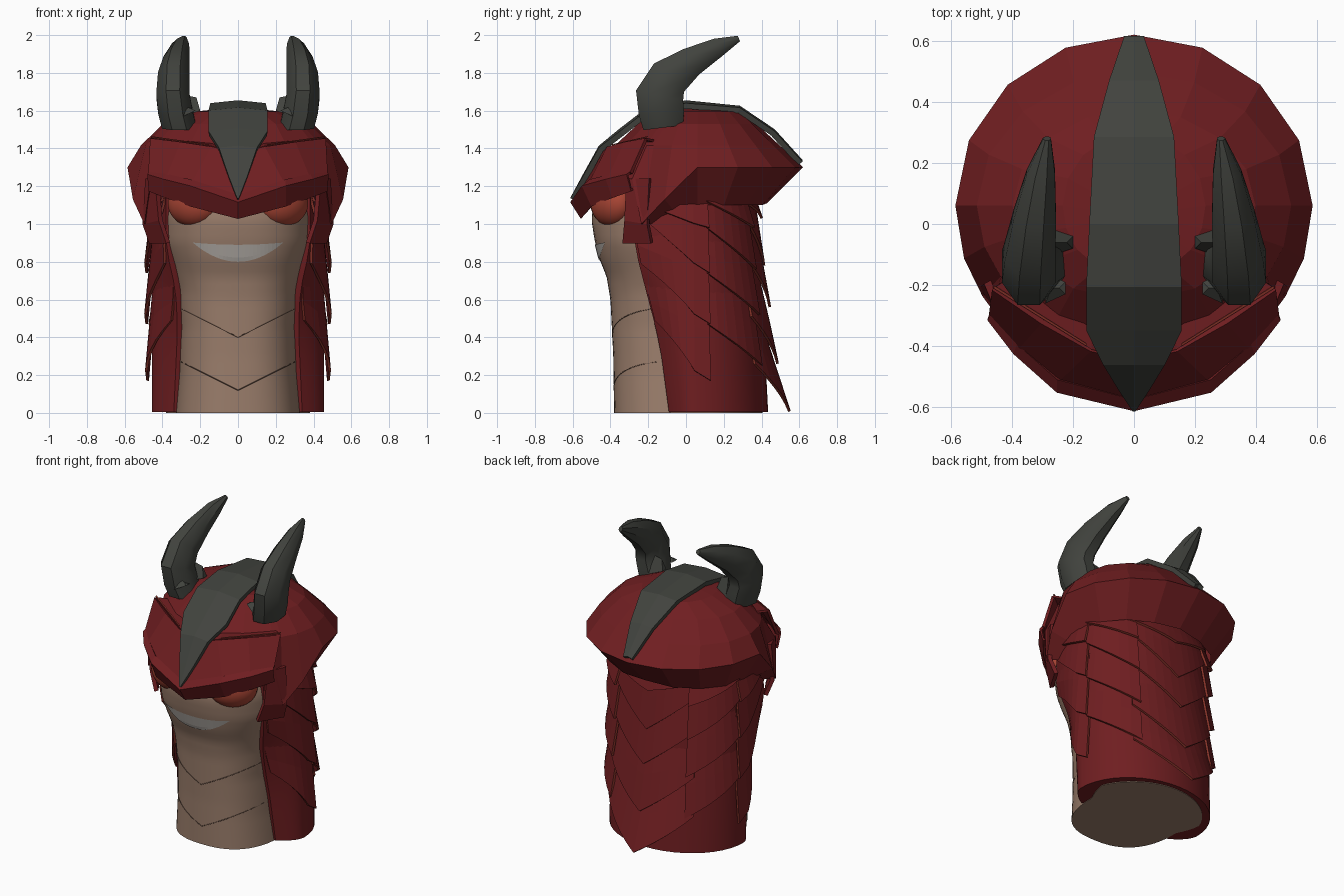
import bpy, bmesh, math
from mathutils import Vector

cube = bpy.data.objects.get("Cube")
if cube:
    bpy.data.objects.remove(cube, do_unlink=True)


def material(name, color):
    m = bpy.data.materials.new(name)
    m.use_nodes = True
    m.diffuse_color = (*color, 1)
    m.node_tree.nodes["Principled BSDF"].inputs["Base Color"].default_value = (*color, 1)
    return m


RED = material("dark red", (0.16, 0.013, 0.015))
TRIM = material("rust edge", (0.24, 0.033, 0.022))
TAN = material("tan skin", (0.33, 0.21, 0.15))
CREASE = material("dark tan", (0.12, 0.07, 0.05))
GREY = material("charcoal", (0.053, 0.056, 0.048))
EYE = material("ember eye", (0.40, 0.06, 0.035))
TEETH = material("pale grey", (0.42, 0.39, 0.36))


def smooth(ob, angle=40):
    bpy.ops.object.select_all(action="DESELECT")
    ob.select_set(True)
    bpy.context.view_layer.objects.active = ob
    bpy.ops.object.shade_smooth_by_angle(angle=math.radians(angle))


def grid(name, rows, mats, thick=0, closed=False, caps=False):
    """Skin rows of points on the +x side, then mirror to the other side."""
    bm = bmesh.new()
    vs = [[bm.verts.new(p) for p in r] for r in rows]
    for a, b in zip(vs, vs[1:]):
        n = len(a)
        for i in range(n if closed else n - 1):
            j = (i + 1) % n
            bm.faces.new((a[i], a[j], b[j], b[i]))
    if caps:
        bm.faces.new(vs[0])
        bm.faces.new(vs[-1])
    bmesh.ops.remove_doubles(bm, verts=bm.verts, dist=0.0005)
    bmesh.ops.recalc_face_normals(bm, faces=bm.faces)
    me = bpy.data.meshes.new(name)
    bm.to_mesh(me)
    bm.free()
    ob = bpy.data.objects.new(name, me)
    bpy.context.collection.objects.link(ob)
    for m in mats:
        me.materials.append(m)
    mirror = ob.modifiers.new("Mirror", "MIRROR")
    mirror.merge_threshold = 0.002
    if thick:
        s = ob.modifiers.new("Thickness", "SOLIDIFY")
        s.thickness, s.offset = thick, 0
        s.material_offset_rim = len(mats) - 1
    return ob


def interp(z, table):
    for (z0, a), (z1, b) in zip(table, table[1:]):
        if z <= z1:
            return a + (b - a) * max(0, (z - z0) / (z1 - z0))
    return table[-1][1]


# Outlines by height: skin half width, skin front, mantle front edge, mantle inner edge, mantle back
WIDTH = [(0, .33), (.2, .315), (.45, .31), (.65, .33), (.78, .365), (.9, .405), (1.05, .41), (1.3, .34)]
FRONT = [(0, .38), (.3, .385), (.6, .40), (.72, .42), (.82, .46), (.92, .485), (1.02, .5), (1.12, .49), (1.3, .43)]
EDGE = [(0, -.09), (.3, -.13), (.45, -.16), (.6, -.2), (.87, -.27), (1.2, -.28)]
INNER = [(0, .31), (.45, .29), (.65, .30), (.87, .35), (1.2, .35)]
BACK = [(0, .435), (.5, .41), (1.2, .36)]
POWER = 2.5


# Tan body: column with a bulging head
def skin(x, z, lift=0):
    k = max(0, 1 - abs(x / interp(z, WIDTH)) ** POWER)
    return Vector((x, -interp(z, FRONT) * k ** (1 / POWER) - lift, z))


def body_ring(z):
    ring, w = [], interp(z, WIDTH)
    for i in range(33):
        a = math.radians(-90 + 180 * i / 32)
        c, s = abs(math.cos(a)) ** (2 / POWER), abs(math.sin(a)) ** (2 / POWER)
        if a < 0:
            ring.append((w * c, -interp(z, FRONT) * s, z))
        else:
            wide = w + (.415 - w) * min(1, 2.5 * math.sin(a))
            ring.append((wide * abs(math.cos(a)), (interp(z, BACK) - .03) * math.sin(a), z))
    return ring


smooth(grid("body", [body_ring(1.3 * i / 40) for i in range(41)], [TAN], caps=True))

# Belly creases
for k, z0 in enumerate((.12, .40)):
    cu = bpy.data.curves.new("belly_crease", "CURVE")
    cu.dimensions, cu.bevel_depth = "3D", .0022
    sp = cu.splines.new("POLY")
    xs = [.3 * (i - 12) / 12 for i in range(25)]
    sp.points.add(len(xs) - 1)
    for p, x in zip(sp.points, xs):
        p.co = (*skin(x, z0 + .5 * abs(x)), 1)
    cu.materials.append(CREASE)
    bpy.context.collection.objects.link(bpy.data.objects.new(f"belly_crease_{k}", cu))

# Crescent mouth
us = [i / 12 for i in range(13)]
grid("mouth", [[skin(.24 * u, .89 + .012 * u * u - s / 4 * .09 * (1 - u * u), .005) for u in us]
               for s in range(5)], [TEETH])

# Eyes
for side, sx in (("left", 1), ("right", -1)):
    bpy.ops.mesh.primitive_uv_sphere_add(segments=24, ring_count=14, location=(.235 * sx, -.39, 1.11),
                                         rotation=(0, 0, math.radians(32 * sx)))
    eye = bpy.context.object
    eye.name = f"{side}_eye"
    eye.scale = (.15, .1, .125)
    eye.data.materials.append(EYE)
    smooth(eye, 80)


# Red mantle wrapped round the back; t runs from front corner to back centre
def mantle(t, z, out=0):
    if t < .45:
        k, yf, xi = t / .45, interp(z, EDGE), interp(z, INNER) + .03
        return Vector((xi + (.455 - xi) * (1 - (1 - k) ** 2) + out, yf + (.05 - yf) * k, z))
    a = (t - .45) / .55 * math.pi / 2
    return Vector((abs((.455 + out) * math.cos(a)), .05 + (interp(z, BACK) - .05 + out) * math.sin(a), z))


rows = []
for i in range(13):
    z = .004 + i * .1
    rows.append([(0, .1, z), (interp(z, INNER) - .02, interp(z, EDGE) + .01, z)]
                + [mantle(k / 20, z) for k in range(21)])
smooth(grid("mantle", rows, [RED], caps=True))


# Pointed overlapping scales: each edge drops from a shoulder at t0 to a tip at t1
def scale(name, t0, t1, top, shoulder, tip, flare):
    rows = []
    for s in (0, .5, 1):
        row = []
        for i in range(7):
            u = i / 6
            z = top + (shoulder + (tip - shoulder) * u - top) * s
            row.append(mantle(t0 + (t1 - t0) * u, z, -.012 + s * (.025 + flare * (.2 + .8 * u))))
        rows.append(row)
    grid(name, rows, [RED, TRIM], thick=.014)


COLUMNS = {
    "side": (.02, .52, .32, ((.98, .03), (.74, .025), (.47, .025), (.17, .02))),
    "flank": (.51, .8, .22, ((.98, .03), (.76, .025), (.52, .03), (.25, .03))),
    "back": (.76, 1, .25, ((1.03, .015), (.78, .01), (.56, .025), (.26, .05), (.008, .1))),
}
for column, (t0, t1, drop, tips) in COLUMNS.items():
    for k, (tip, flare) in enumerate(tips):
        scale(f"{column}_scale_{k}", t0, t1, min(tip + drop + .2, 1.18), min(tip + drop, 1.12), tip, flare)

# Faceted helmet dome with cheek guards
ANGLES = [90, 67.5, 45, 22.5, 0, -18, -32, -38, -60, -90]
RIM = [1.3, 1.3, 1.3, 1.3, 1.3, 1.13, 1.0, 1.24, 1.22, 1.22]
SKIRT = [1.11, 1.1, 1.1, 1.1, 1.1, 1.06, 1.0, 1.22, 1.2, 1.2]


def dome(sx, sy, heights):
    return [(abs(.585 * sx * math.cos(math.radians(a))), .06 + .56 * sy * math.sin(math.radians(a)), z)
            for a, z in zip(ANGLES, heights)]


n = len(ANGLES)
grid("helmet", [[(0, .03, 1.618)] * n, dome(.4, .42, [1.595] * n), dome(.68, .56, [1.53] * n),
                dome(.88, .78, [1.415] * n), dome(1, 1, RIM), dome(.8, .66, SKIRT)], [RED])

# Brow visor: top lip, sloping face, rust edge and lower band
grid("visor_lip", [[(0, -.38, 1.385), (.14, -.34, 1.42), (.40, -.17, 1.44)],
                   [(0, -.44, 1.37), (.14, -.41, 1.405), (.46, -.21, 1.45)]], [RED], thick=.014)
grid("visor_face", [[(0, -.44, 1.37), (.14, -.41, 1.405), (.30, -.32, 1.43), (.46, -.21, 1.45)],
                    [(0, -.585, 1.12), (.25, -.515, 1.2), (.38, -.41, 1.235), (.47, -.29, 1.27)]],
     [RED], thick=.018)
grid("visor_edge", [[(.155, -.40, 1.418), (.46, -.21, 1.461)], [(.155, -.392, 1.42), (.457, -.202, 1.463)]],
     [TRIM], thick=.004)
grid("visor_band", [[(0, -.57, 1.15), (.25, -.505, 1.23), (.38, -.39, 1.26), (.46, -.28, 1.28)],
                    [(0, -.605, 1.115), (.25, -.545, 1.2), (.39, -.42, 1.235), (.475, -.31, 1.26)],
                    [(0, -.555, 1.035), (.25, -.50, 1.1), (.38, -.39, 1.145), (.47, -.29, 1.18)],
                    [(0, -.47, 1.14), (.25, -.42, 1.19), (.36, -.34, 1.2), (.43, -.26, 1.2)]],
     [RED], thick=.016)

# Ear flaps hanging behind the eyes
grid("ear_flap", [[(.43, -.31, 1.24), (.48, -.19, 1.24)], [(.41, -.32, 1.02), (.495, -.2, 1.0)],
                  [(.37, -.33, .9), (.46, -.18, .9)]], [RED], thick=.025)

# Charcoal crest strip over the dome
CREST = [(-.6, 1.13, .004, 0), (-.53, 1.26, .05, .01), (-.45, 1.405, .1, .01), (-.34, 1.495, .155, .015),
         (-.2, 1.603, .155, .015), (0, 1.64, .145, .015), (.28, 1.612, .13, .01), (.46, 1.49, .08, .01),
         (.605, 1.33, .03, .01)]
grid("crest", [[(0, y, z), (w, y, z - d)] for y, z, w, d in CREST], [GREY], thick=.03)

# Curved horns: x, y, z, half width, half depth
HORN = [(.31, -.12, 1.51, .10, .115), (.33, -.13, 1.59, .10, .13), (.345, -.14, 1.68, .095, .138),
        (.34, -.09, 1.775, .09, .118), (.325, .03, 1.86, .075, .085), (.305, .17, 1.935, .05, .055),
        (.285, .28, 1.982, .014, .017)]
rows = []
for i, (x, y, z, w, d) in enumerate(HORN):
    a, b = HORN[max(i - 1, 0)], HORN[min(i + 1, len(HORN) - 1)]
    t = Vector((0, b[1] - a[1], b[2] - a[2])).normalized()
    normal = Vector((0, t.z, -t.y))
    rows.append([Vector((x, y, z)) + Vector((w * math.cos(q), 0, 0)) + normal * d * math.sin(q)
                 for q in (math.radians(45 * k + 22.5) for k in range(8))])
smooth(grid("horns", rows, [GREY], closed=True, caps=True), 40)

# Small spurs at the horn roots
for k, (y, x) in enumerate(((-.06, .2), (-.21, .225))):
    grid(f"horn_spur_{k}", [[(.29, y - .05, 1.57), (.29, y + .05, 1.57), (.27, y, 1.68 - .06 * k)],
                            [(x, y - .02, 1.6), (x, y + .02, 1.6), (x + .02, y, 1.67 - .06 * k)]],
         [GREY], closed=True, caps=True)
